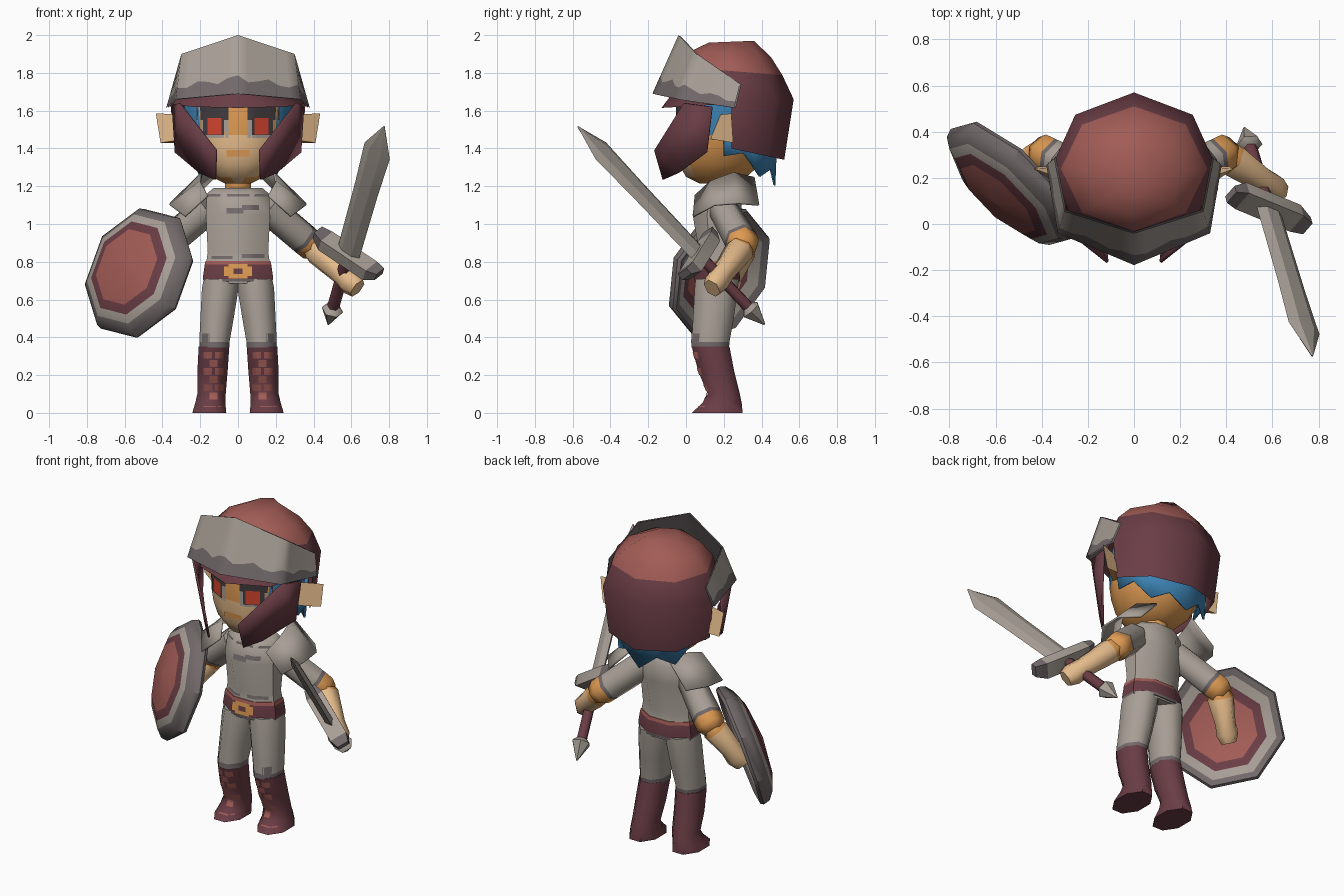
import bpy, bmesh, math
from mathutils import Vector
from mathutils.bvhtree import BVHTree

if "Cube" in bpy.data.objects:
    bpy.data.objects.remove(bpy.data.objects["Cube"])

PALETTE = {"steel": (168, 159, 150), "dark_steel": (114, 105, 106), "maroon": (106, 61, 69),
           "red_leather": (162, 92, 86), "skin": (230, 188, 140), "tan": (222, 154, 82),
           "blue_hair": (60, 130, 178), "bright_red": (214, 70, 48), "charcoal": (66, 60, 63)}
NAMES = list(PALETTE)
MATS = []
for nm, rgb in PALETTE.items():
    m = bpy.data.materials.new(nm)
    m.diffuse_color = [(c / 255 / 12.92 if c < 11 else ((c / 255 + .055) / 1.055) ** 2.4) for c in rgb] + [1]
    m.use_nodes = True
    m.node_tree.nodes["Principled BSDF"].inputs["Base Color"].default_value = m.diffuse_color
    MATS.append(m)


def make(name, verts, faces, cols, solid=0, angle=35):
    """Mesh object; cols is one colour name or one per face."""
    me = bpy.data.meshes.new(name)
    me.from_pydata([tuple(v) for v in verts], [], faces)
    if isinstance(cols, str):
        cols = [cols] * len(faces)
    used = list(dict.fromkeys(cols))
    for c in used:
        me.materials.append(MATS[NAMES.index(c)])
    for p, c in zip(me.polygons, cols):
        p.material_index = used.index(c)
    bm = bmesh.new()
    bm.from_mesh(me)
    bmesh.ops.recalc_face_normals(bm, faces=bm.faces)
    bm.to_mesh(me)
    bm.free()
    ob = bpy.data.objects.new(name, me)
    bpy.context.collection.objects.link(ob)
    if solid:
        mod = ob.modifiers.new("thickness", 'SOLIDIFY')
        mod.thickness, mod.offset = solid, 0
    bpy.ops.object.select_all(action='DESELECT')
    ob.select_set(True)
    bpy.context.view_layer.objects.active = ob
    bpy.ops.object.shade_smooth_by_angle(angle=math.radians(angle))
    return ob


def loft(name, rings, n=8, u=(1, 0, 0), v=(0, 1, 0), phase=.5, rule=None, caps=2, angle=52):
    """Rings of (centre, ru, rv, colour of the band after it, z tilt per y). A rule may drop a face with None."""
    u, v = Vector(u), Vector(v)
    k = 1 / math.cos(math.pi / n) if phase == .5 else 1
    verts, faces, cols = [], [], []
    for c, ru, rv, _, *tilt in rings:
        for i in range(n):
            a = 2 * math.pi * (i + phase) / n
            off = u * (ru * k * math.cos(a)) + v * (rv * k * math.sin(a))
            if tilt:
                off.z += tilt[0] * off.y
            verts.append(Vector(c) + off)
    for r in range(len(rings) - 1):
        for i in range(n):
            f = [r * n + i, r * n + (i + 1) % n, (r + 1) * n + (i + 1) % n, (r + 1) * n + i]
            mid = sum((verts[j] for j in f), Vector()) / 4
            col = rule(mid, rings[r][3]) if rule else rings[r][3]
            if col:
                faces.append(f)
                cols.append(col)
    ends = [(list(range(n)), rings[0][3]), (list(range((len(rings) - 1) * n, len(rings) * n)), rings[-1][3])]
    for f, c in ends[:caps]:
        faces.append(f)
        cols.append(c)
    return make(name, verts, faces, cols, angle=angle)


def decal(name, target, x0, x1, z0, z1, col, lift=.003, nx=6, nz=4):
    """Thin patch laid over the front of a part."""
    me = target.data
    tree = BVHTree.FromPolygons([p.co for p in me.vertices], [p.vertices[:] for p in me.polygons])
    verts = []
    for j in range(nz + 1):
        for i in range(nx + 1):
            x, z = x0 + (x1 - x0) * i / nx, z0 + (z1 - z0) * j / nz
            hit = tree.ray_cast(Vector((x, -1, z)), Vector((0, 1, 0)))[0]
            verts.append((x, (hit.y if hit else .2) - lift, z))
    w = nx + 1
    faces = [[j * w + i, j * w + i + 1, (j + 1) * w + i + 1, (j + 1) * w + i] for j in range(nz) for i in range(nx)]
    make(name, verts, faces, col, angle=80)


def stack(rows):
    return [((x, y, z), rx, ry, c) for z, x, y, rx, ry, c in rows]


# Torso, belt and neck
torso = loft("torso", stack([(1.19, 0, .19, .13, .08, "steel"), (1.16, 0, .18, .165, .11, "steel"),
    (1.05, 0, .165, .17, .13, "steel"), (.85, 0, .165, .16, .095, "steel"), (.80, 0, .165, .168, .105, "steel"),
    (.72, 0, .165, .178, .115, "steel"), (.685, 0, .165, .175, .112, "steel")]))
belt = loft("belt", stack([(.805, 0, .165, .171, .109, "red_leather"), (.785, 0, .165, .176, .114, "maroon"),
    (.715, 0, .165, .186, .121, "maroon"), (.71, 0, .165, .186, .121, "dark_steel"), (.695, 0, .165, .182, .119, "dark_steel")]))
loft("neck", stack([(1.15, 0, .2, .07, .07, "tan"), (1.28, 0, .18, .07, .07, "tan")]))
decal("buckle", belt, -.075, .075, .725, .775, "tan", .004)
decal("buckle", belt, -.05, .05, .712, .788, "tan", .005)
decal("buckle_center", belt, -.025, .025, .735, .765, "maroon", .008)
decal("chest_mark", torso, -.06, .03, 1.055, 1.085, "dark_steel")
decal("chest_mark", torso, .02, .11, 1.075, 1.10, "dark_steel")
decal("collar_mark", torso, -.16, .16, 1.145, 1.158, "dark_steel")
decal("waist_mark", torso, -.14, -.03, .815, .83, "dark_steel")
decal("waist_mark", torso, .02, .14, .82, .84, "dark_steel")

# Head
def head_color(p, c):
    if p.z > 1.47 and abs(p.x) > .2:
        return "blue_hair"
    return "skin" if p.y < .05 and p.z < 1.47 else "tan"

head = loft("head", stack([(1.215, 0, .16, .07, .09, "tan"), (1.25, 0, .16, .14, .16, "tan"), (1.32, 0, .18, .21, .22, "tan"),
    (1.40, 0, .19, .25, .24, "tan"), (1.47, 0, .2, .27, .25, "tan"), (1.62, 0, .21, .285, .26, "tan"),
    (1.72, 0, .22, .27, .25, "tan")]), n=12, rule=head_color)
decal("mouth", head, -.062, .062, 1.358, 1.393, "tan")
for s in (-1, 1):
    for nm, a, b, z0, z1, c, h in (("eye_frame", .05, .215, 1.455, 1.57, "steel", .002), ("lash", .05, .22, 1.55, 1.62, "charcoal", .004),
                                   ("eye_shade", .075, .185, 1.47, 1.57, "charcoal", .006), ("iris", .088, .162, 1.475, 1.56, "bright_red", .008)):
        decal(nm, head, *sorted((s * a, s * b)), z0, z1, c, h)
    # Pointed ears
    make("ear", [(s * x, y, z) for x, y, z in [(.27, .13, 1.45), (.27, .25, 1.43), (.27, .18, 1.58), (.435, .24, 1.585), (.41, .25, 1.43)]],
         [(0, 4, 3, 2), (1, 2, 3, 4), (0, 1, 4)], ["skin", "skin", "tan"])
    # Cheek guards
    make("cheek_guard", [(s * x, y, z) for x, y, z in [(.31, -.01, 1.64), (.345, .14, 1.62), (.33, .11, 1.38),
         (.20, -.04, 1.27), (.12, -.12, 1.235), (.115, -.165, 1.39)]], [(0, 1, 2), (0, 2, 3, 5), (3, 4, 5)], "maroon", solid=.012)

# Jagged hair under the helmet
hv, N = [], 8
for i in range(N + 1):
    a = math.pi * (i / N)
    bottom = 1.36 - .155 * math.sin(a) + (.075 if i % 2 else 0)
    hv += [(.30 * math.cos(a), .2 + .28 * math.sin(a), 1.5), (.28 * math.cos(a), .2 + .268 * math.sin(a), bottom)]
make("back_hair", hv, [(2 * i, 2 * i + 1, 2 * i + 3, 2 * i + 2) for i in range(N)], "blue_hair", solid=.01)

# Helmet dome open at the face, and its front rim
loft("helmet", [((0, .24, 1.965), .09, .12, "red_leather", .04), ((0, .24, 1.90), .23, .21, "red_leather", -.08),
     ((0, .24, 1.81), .317, .27, "maroon", -.08), ((0, .24, 1.66), .36, .33, "maroon", 0), ((0, .24, 1.40), .335, .28, "maroon", -.214)],
     phase=0, caps=1, angle=75, rule=lambda p, c: None if p.z < 1.6 and p.y < .24 else c)
loft("helmet_rim", [((0, .24, 1.67), .358, .328, "maroon"), ((0, .21, 1.635), .35, .34, "maroon", .06)],
     phase=0, caps=0, angle=75, rule=lambda p, c: c if p.y < .24 else None)

# Brow visor with a darker inside
top = [(.345, .285, 1.74), (.30, .055, 1.90), (0, -.04, 2.0)]
low = [(.38, .255, 1.615), (.33, -.04, 1.66), (0, -.178, 1.69)]
top += [(-x, y, z) for x, y, z in top[1::-1]]
low += [(-x, y, z) for x, y, z in low[1::-1]]
vv, inner, vf, vc, S = [], [], [], [], 6
for i in range(4 * S + 1):
    k = min(i // S, 3)
    f = i / S - k
    T, L = Vector(top[k]).lerp(Vector(top[k + 1]), f), Vector(low[k]).lerp(Vector(low[k + 1]), f)
    vv += [T, T.lerp(L, .73 + .06 * math.sin(i * 1.9)), L]
for i in range(4 * S):
    b = 3 * i
    vf += [(b, b + 1, b + 4, b + 3), (b + 1, b + 2, b + 5, b + 4)]
    vc += ["steel", "dark_steel"]
make("visor", vv, vf, vc, angle=70)
make("visor_inside", [(p.x * .98, p.y + .008, p.z - .002) for p in vv], vf, "dark_steel", angle=70)

for s in (-1, 1):
    # Shoulder plates
    pad = [(.16, .05, 1.15), (.28, .04, 1.04), (.20, .13, 1.225), (.36, .15, 1.10), (.19, .25, 1.27), (.355, .28, 1.11),
           (.13, .36, 1.245), (.27, .385, 1.10)]
    make("shoulder_plate", [(s * x, y, z) for x, y, z in pad], [(0, 1, 3, 2), (2, 3, 5, 4), (4, 5, 7, 6)], "steel", solid=.012)
    # Legs
    leg = loft("leg", stack([(.71, s * .089, .165, .092, .114, "steel"), (.66, s * .094, .16, .097, .114, "steel"),
         (.50, s * .111, .145, .088, .108, "steel"), (.375, s * .125, .13, .08, .1, "dark_steel"), (.345, s * .125, .128, .079, .1, "steel")]))
    decal("knee_mark", leg, *sorted((s * .15, s * .19)), .37, .42, "dark_steel", .003, 3, 3)
    # Boots
    boot = loft("boot", stack([(.352, s * .127, .13, .081, .1, "maroon"), (.22, s * .135, .16, .08, .095, "maroon"),
         (.10, s * .14, .20, .075, .085, "maroon"), (.05, s * .147, .19, .08, .105, "maroon"), (0, s * .152, .165, .09, .135, "maroon")]))
    for i in range(6):
        for x in ((-.03, .03) if i % 2 else (0,)):
            decal("boot_lace", boot, s * .13 + x - .022, s * .13 + x + .022, .072 + .043 * i, .108 + .043 * i, "red_leather", .003, 4, 3)
    decal("toe_band", boot, s * .15 - .06, s * .15 + .06, .03, .036, "red_leather", .003, 4, 1)
    # Arms
    sh, el = Vector((s * .15, .19, 1.09)), Vector((s * .385, .305, .89))
    ha = Vector((.60, .16, .69)) if s > 0 else Vector((-.52, .22, .68))
    d1 = (el - sh).normalized()
    u1 = d1.cross(Vector((0, 0, 1))).normalized()
    loft("sleeve", [(sh, .065, .075, "steel"), (sh.lerp(el, .80), .077, .074, "dark_steel"), (sh.lerp(el, .87), .077, .074, "tan"),
                    (el + d1 * .01, .076, .072, "tan"), (el + d1 * .05, .05, .05, "tan")], n=6, u=u1, v=d1.cross(u1), angle=65)
    d2 = (ha - el).normalized()
    u2 = d2.cross(Vector((0, 0, 1))).normalized()
    loft("forearm", [(el, .05, .05, "tan"), (el + d2 * .05, .07, .068, "skin"), (el.lerp(ha, .75), .053, .055, "skin"),
                     (ha, .056, .062, "skin"), (ha + d2 * .05, .04, .048, "skin")], n=6, u=u2, v=d2.cross(u2), angle=65)

# Shield: eight-sided with a chamfered rim and raised middle
n = Vector((-.64, -.68, .30)).normalized()
uu = Vector((0, 0, 1)).cross(n).normalized()
uv = n.cross(uu)
C = Vector((-.53, .17, .745))
prof = [(0, .04, "red_leather"), (.2, .03, "maroon"), (.255, .01, "steel"), (.315, -.02, "dark_steel"), (.355, -.038, "dark_steel"),
        (.366, -.02, "dark_steel"), (.355, .02, "dark_steel"), (.31, .055, "steel"), (.265, .073, "maroon"),
        (.215, .092, "red_leather"), (.0, .115, "red_leather")]
loft("shield", [(C + n * h, max(r, .002), max(r, .002), c) for r, h, c in prof], u=uu, v=uv, phase=12 / 45, angle=40)

# Sword
P, d = Vector((.48, .41, .475)), Vector((.2, -.67, .71)).normalized()
g = Vector((.8, -.377, -.47))
g = (g - d * g.dot(d)).normalized()
w = d.cross(g)
loft("grip", [(P + d * t, .028, .028, "maroon") for t in (.1, .5)], n=6, u=g, v=w, angle=65)
loft("pommel", [(P + d * t, r, r, "steel") for t, r in ((-.01, .004), (.10, .05), (.125, .028))], n=6, u=g, v=w)
loft("crossguard", [(P + d * (.49 + t) + g * e, a, b, c) for e, a, b, c, t in ((-.21, .02, .035, "dark_steel", .03),
     (-.15, .035, .052, "steel", .01), (.15, .035, .052, "dark_steel", .01), (.21, .02, .035, "dark_steel", .03))], n=4, u=d, v=w, angle=35)
bv, bf, bc = [], [], []
for t, hw, th in ((.50, .07, .024), (1.0, .075, .024), (1.28, .085, .022), (1.46, .004, .004)):
    M = P + d * t
    bv += [M + g * x * hw + w * y * th for x, y in ((-1, 0), (-.45, -1), (.45, -1), (1, 0), (.45, 1), (-.45, 1))]
for r in range(3):
    for i in range(6):
        bf.append((6 * r + i, 6 * r + (i + 1) % 6, 6 * r + 6 + (i + 1) % 6, 6 * r + 6 + i))
        bc.append("steel")
make("blade", bv, bf + [tuple(range(6)), tuple(range(18, 24))], bc + ["steel", "steel"], angle=20)
